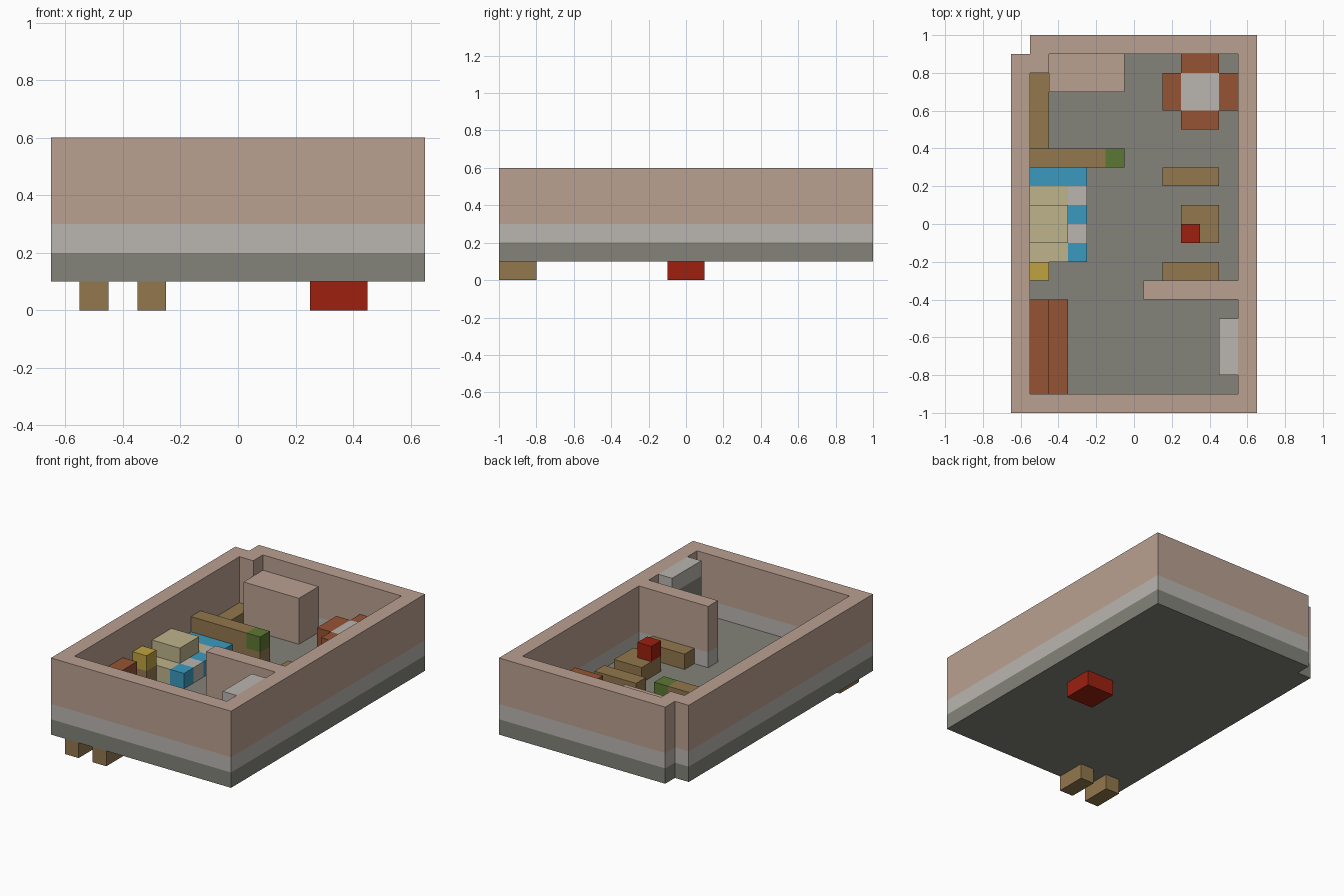
import bpy, bmesh
from mathutils import Vector

cube = bpy.data.objects.get("Cube")
if cube:
    bpy.data.objects.remove(cube, do_unlink=True)


# Flat colours, given as sRGB hex and stored as linear values
def material(name, code):
    srgb = [int(code[i:i + 2], 16) / 255 for i in (0, 2, 4)]
    colour = [c / 12.92 if c <= 0.04045 else ((c + 0.055) / 1.055) ** 2.4 for c in srgb] + [1]
    mat = bpy.data.materials.new(name)
    mat.use_nodes = True
    mat.diffuse_color = colour
    mat.node_tree.nodes["Principled BSDF"].inputs["Base Color"].default_value = colour
    return mat


plaster = material("pink plaster", "BAA091")
white = material("pale grey", "BAB6B1")
stone = material("stone grey", "83837A")
wood = material("light wood", "92774D")
red = material("red", "9C2010")
rust = material("rust brown", "965334")
blue = material("blue", "3A9ABF")
linen = material("linen", "BDB38A")
green = material("green", "5C7733")
yellow = material("yellow", "BFA23E")


def finish(name, bm, mats):
    bmesh.ops.recalc_face_normals(bm, faces=bm.faces)
    mesh = bpy.data.meshes.new(name)
    bm.to_mesh(mesh)
    bm.free()
    for mat in mats:
        mesh.materials.append(mat)
    obj = bpy.data.objects.new(name, mesh)
    bpy.context.collection.objects.link(obj)
    return obj


# Box between the given x, y and z limits
def box(name, mat, x, y, z):
    bm = bmesh.new()
    bmesh.ops.create_cube(bm, size=1)
    for v in bm.verts:
        v.co = Vector([(a + b) / 2 + c * (b - a) for (a, b), c in zip((x, y, z), v.co)])
    return finish(name, bm, [mat])


LOW = (0.2, 0.3)    # first course above the floor
MID = (0.3, 0.4)    # second course
TALL = (0.2, 0.4)   # both courses


# House shell: one skin up the outside, over the wall top and down to the floor
def outline(w, d, step):
    return [(-w + step, d), (w, d), (w, -d), (-w, -d), (-w, d - step), (-w + step, d - step)]


outer, inner = outline(0.65, 1, 0.1), outline(0.55, 0.9, 0.1)
levels = [(outer, 0.1), (outer, 0.2), (outer, 0.3), (outer, 0.6),
          (inner, 0.6), (inner, 0.3), (inner, 0.2)]
bm = bmesh.new()
rings = [[bm.verts.new((x, y, z)) for x, y in path] for path, z in levels]
for a, b in zip(rings, rings[1:]):
    for i in range(len(a)):
        j = (i + 1) % len(a)
        bm.faces.new((a[i], a[j], b[j], b[i]))
bm.faces.new(rings[0])
bm.faces.new(rings[-1])
for f in bm.faces:
    height = f.calc_center_median().z
    f.material_index = 0 if height < 0.21 else 1 if height < 0.3 else 2
finish("house_shell", bm, [stone, white, plaster])

# Partition wall and closet
box("partition_base", white, (0.05, 0.55), (-0.4, -0.3), LOW)
box("partition_wall", plaster, (0.05, 0.55), (-0.4, -0.3), (0.3, 0.6))
box("closet", plaster, (-0.45, -0.05), (0.7, 0.9), (0.2, 0.5))

# Blocks beneath the floor
for side, x in (("right", -0.55), ("left", -0.35)):
    box("front_step_" + side, wood, (x, x + 0.1), (-1, -0.8), (0, 0.1))
box("under_block", red, (0.25, 0.45), (-0.1, 0.1), (0, 0.1))

# Sofa and wall screen in the front room
box("sofa_back", rust, (-0.55, -0.45), (-0.9, -0.4), TALL)
box("sofa_seat", rust, (-0.45, -0.35), (-0.9, -0.4), LOW)
box("screen_body", stone, (0.45, 0.55), (-0.8, -0.5), (0.2, 0.5))
box("screen_top", white, (0.45, 0.55), (-0.8, -0.5), (0.5, 0.6))

# Bed with striped foot, nightstand and lamp
box("bed_base", linen, (-0.55, -0.35), (-0.2, 0.2), LOW)
box("bed_cushion", linen, (-0.55, -0.35), (-0.1, 0.1), MID)
for i in range(4):
    y = -0.2 + i * 0.1
    box("bed_stripe", white if i % 2 else blue, (-0.35, -0.25), (y, y + 0.1), LOW)
box("bed_end", blue, (-0.55, -0.25), (0.2, 0.3), LOW)
box("nightstand", wood, (-0.55, -0.45), (-0.3, -0.2), LOW)
box("lamp", yellow, (-0.55, -0.45), (-0.3, -0.2), MID)

# Counter with a plant at its end, and side counter
box("counter_base", wood, (-0.55, -0.05), (0.3, 0.4), LOW)
box("counter_top", wood, (-0.55, -0.15), (0.3, 0.4), MID)
box("plant", green, (-0.15, -0.05), (0.3, 0.4), MID)
box("side_counter", wood, (-0.55, -0.45), (0.4, 0.8), LOW)

# Low table with benches and a red box
box("low_table", wood, (0.25, 0.45), (-0.1, 0.1), LOW)
box("red_box", red, (0.25, 0.35), (-0.1, 0), MID)
for side, y in (("front", -0.3), ("back", 0.2)):
    box("bench_" + side, wood, (0.15, 0.45), (y, y + 0.1), LOW)

# Dining table with a chair on each side
box("dining_table", white, (0.25, 0.45), (0.6, 0.8), TALL)
for side, s in (("right", 0.15), ("left", 0.45)):
    box("chair_" + side, rust, (s, s + 0.1), (0.6, 0.8), TALL)
for side, s in (("front", 0.5), ("back", 0.8)):
    box("chair_" + side, rust, (0.25, 0.45), (s, s + 0.1), TALL)
